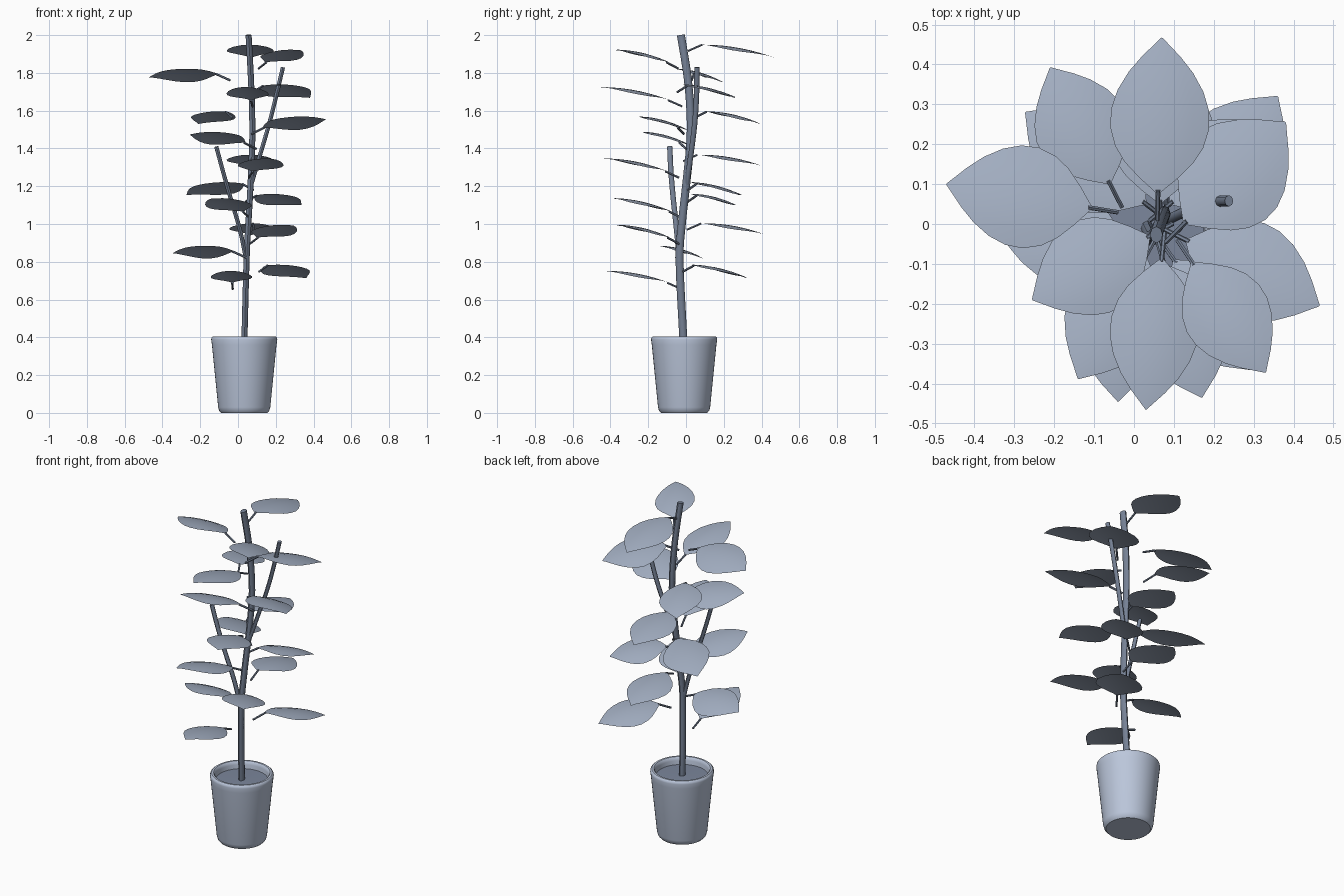
import bpy, math
from mathutils import Vector

if "Cube" in bpy.data.objects:
    bpy.data.objects.remove(bpy.data.objects["Cube"])

AXIS_X, AXIS_Y = 0.033, -0.01   # pot centre


def colour(name, rgb):
    m = bpy.data.materials.new(name)
    m.diffuse_color = (*rgb, 1)
    m.use_nodes = True
    m.node_tree.nodes["Principled BSDF"].inputs["Base Color"].default_value = m.diffuse_color
    return m


POT = colour("pot_grey", (.50, .57, .71))
LEAF = colour("leaf_grey", (.36, .42, .53))
STEM = colour("stem_grey", (.18, .22, .30))
SOIL = colour("soil_grey", (.20, .24, .33))


def make(name, verts, faces, mat, angle=40):
    me = bpy.data.meshes.new(name)
    me.from_pydata([tuple(v) for v in verts], [], faces)
    me.materials.append(mat)
    me.update()
    ob = bpy.data.objects.new(name, me)
    bpy.context.collection.objects.link(ob)
    bpy.ops.object.select_all(action='DESELECT')
    ob.select_set(True)
    bpy.context.view_layer.objects.active = ob
    bpy.ops.object.shade_smooth_by_angle(angle=math.radians(angle))
    return ob


def lathe(name, profile, mat, n=48):
    verts, faces = [], []
    for r, z in profile:
        for i in range(n):
            a = 2 * math.pi * i / n
            verts.append((AXIS_X + r * math.cos(a), AXIS_Y + r * math.sin(a), z))
    for k in range(len(profile) - 1):
        for i in range(n):
            j = (i + 1) % n
            faces.append((k*n + i, k*n + j, (k+1)*n + j, (k+1)*n + i))
    faces.append(tuple(reversed(range(n))))
    return make(name, verts, faces, mat)


def smooth_path(pts, steps=4):
    # Catmull-Rom through the given points
    p = [Vector(q) for q in pts]
    p = [2 * p[0] - p[1]] + p + [2 * p[-1] - p[-2]]
    out = []
    for i in range(1, len(p) - 2):
        a, b, c, d = p[i-1:i+3]
        for s in range(steps):
            t = s / steps
            out.append(0.5 * (2*b + (c - a)*t + (2*a - 5*b + 4*c - d)*t*t
                              + (3*b - a - 3*c + d)*t**3))
    return out + [p[-2]]


def tube(name, path, rx, ry, n=8):
    verts, faces = [], []
    for k, c in enumerate(path):
        d = path[min(k + 1, len(path) - 1)] - path[max(k - 1, 0)]
        q = Vector((0, 0, 1)).rotation_difference(d)
        for i in range(n):
            a = 2 * math.pi * i / n
            verts.append(c + q @ Vector((rx * math.cos(a), ry * math.sin(a), 0)))
    m = len(path)
    for k in range(m - 1):
        for i in range(n):
            j = (i + 1) % n
            faces.append((k*n + i, k*n + j, (k+1)*n + j, (k+1)*n + i))
    faces.append(tuple(reversed(range(n))))
    faces.append(tuple(range((m - 1)*n, m*n)))
    return make(name, verts, faces, STEM, 50)


# Half-width of a leaf along its length (fraction along, fraction of full width)
OUTLINE = [(0, 0), (.04, .16), (.1, .38), (.2, .69), (.3, .89), (.42, 1), (.54, .99),
           (.66, .87), (.78, .65), (.88, .39), (.95, .17), (1, 0)]


def leaf(i, bx, by, tx, ty, zc, wide=1):
    base, tip = Vector((bx, by, 0)), Vector((tx, ty, 0))
    d = tip - base
    u = d.normalized()
    side = Vector((-u.y, u.x, 0))
    half = 0.124 * wide * (0.5 + 0.5 * d.length / 0.37)
    yc = (by + ty) / 2
    tilt = -0.17 - 0.11 * abs(u.x)      # every blade leans down to the back
    verts, faces, cols = [], [], 7
    for t, w in OUTLINE:
        for c in range(cols):
            s = (c / (cols - 1)) * 2 - 1
            p = base + d * t + side * (s * max(w, .015) * half)
            p.z = zc + tilt * (p.y - yc) + 0.075 * t * (1 - t) - 0.018 * (s * w) ** 2
            verts.append(p)
    for k in range(len(OUTLINE) - 1):
        for c in range(cols - 1):
            a = k * cols + c
            faces.append((a, a + cols, a + cols + 1, a + 1))
    make(f"leaf_{i}", verts, faces, LEAF, 60)
    # short stalk running back toward the stem
    b = Vector((bx, by, zc + tilt * (by - yc)))
    tube(f"leaf_stalk_{i}", [b - u * 0.065 - Vector((0, 0, 0.033)), b + u * 0.01], .006, .006, 6)


# Pot with rounded rim, and soil
lathe("pot", [(.122, 0), (.133, .012), (.138, .03), (.171, .36), (.175, .388), (.173, .399),
              (.166, .405), (.155, .405), (.149, .399), (.146, .385), (.142, .34)], POT)
lathe("soil", [(.143, .34), (.143, .362), (.0005, .365)], SOIL)

# Main stem and two side branches
tube("main_stem", smooth_path([(.033, -.012, .35), (.045, -.034, .8), (.055, -.022, 1.0),
                               (.066, .0, 1.2), (.075, .022, 1.42), (.075, .024, 1.58),
                               (.068, .008, 1.78), (.056, -.027, 2.0)]), .016, .021)
tube("branch_right", smooth_path([(.068, .002, 1.2), (.115, .025, 1.36), (.165, .046, 1.53),
                                  (.205, .056, 1.69), (.238, .058, 1.83)]), .011, .014)
tube("branch_left", smooth_path([(.046, -.034, .8), (.01, -.05, .97), (-.04, -.068, 1.14),
                                 (-.08, -.08, 1.28), (-.115, -.086, 1.41)]), .011, .014)

# Leaves: base x, y, tip x, y, mean height, width factor
LEAVES = [
    (.06, .075, .07, .467, 1.915, .97), (.145, -.095, .33, -.372, 1.888, .92),
    (-.105, .04, -.47, .10, 1.785, 1.03), (.07, -.085, .03, -.465, 1.69, .88),
    (.125, .0, .38, .255, 1.70, 1.12), (-.06, .10, -.21, .392, 1.562),
    (.13, -.04, .465, -.205, 1.532), (.04, -.03, -.255, -.19, 1.452, 1.03),
    (.065, .05, .06, .412, 1.335), (.075, -.10, .17, -.435, 1.312),
    (.03, .05, -.272, .28, 1.183), (.09, .05, .335, .25, 1.125),
    (.03, -.08, -.14, -.388, 1.10), (.08, .07, .07, .425, .972),
    (.10, -.09, .292, -.365, .96), (-.02, -.045, -.345, -.01, .85, 1.03),
    (.15, .035, .36, .32, .747, 1.05), (-.03, -.09, -.04, -.445, .72, .9),
]
for i, row in enumerate(LEAVES, 1):
    leaf(i, *row)
